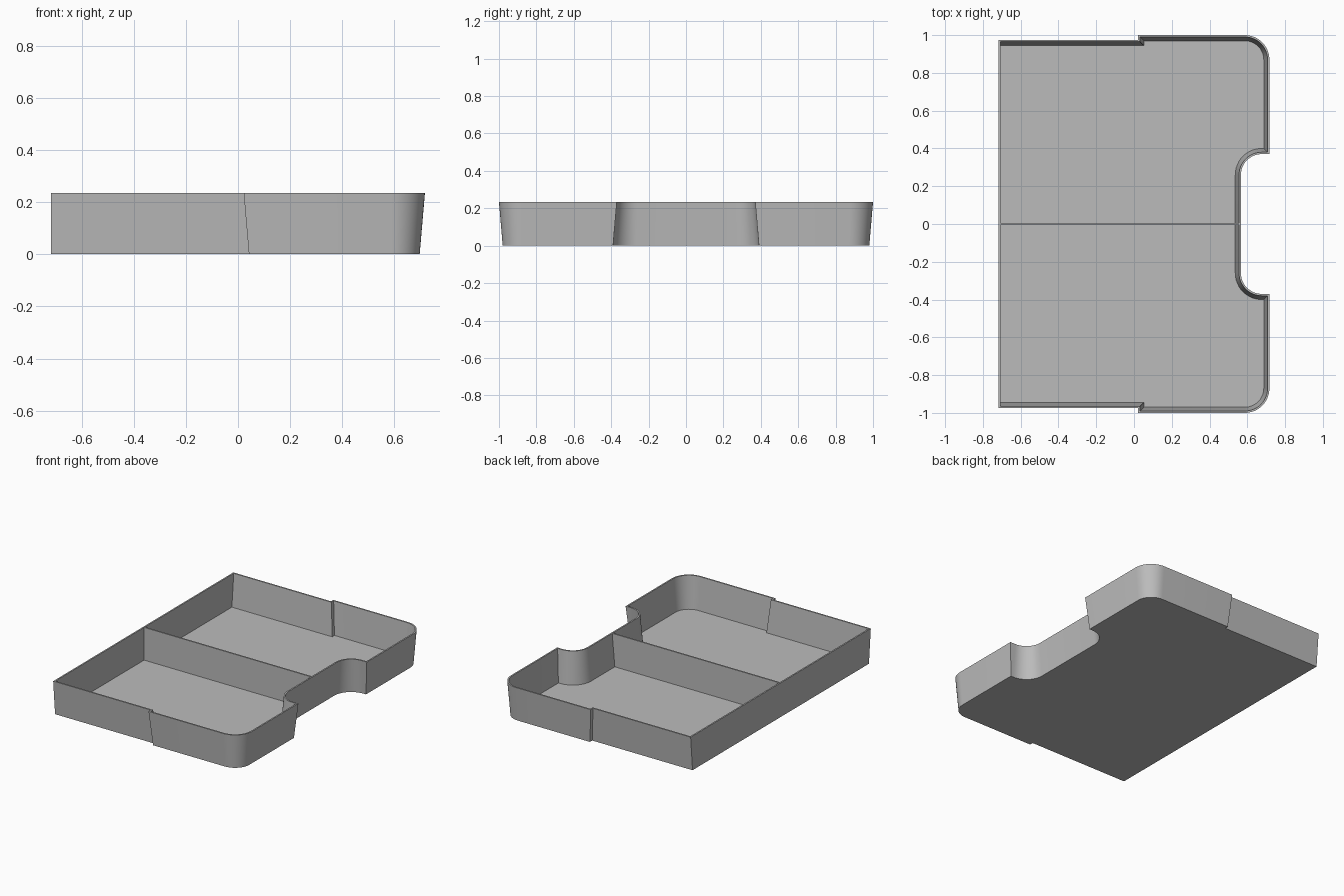
import bpy, bmesh
from math import sin, cos, radians

cube = bpy.data.objects.get("Cube")
if cube:
    bpy.data.objects.remove(cube, do_unlink=True)

HEIGHT, FLOOR, WALL, DRAFT = 0.234, 0.01, 0.01, 0.02
LEFT_X = -0.718

grey = bpy.data.materials.new("plain grey")
grey.use_nodes = True
grey.diffuse_color = (0.5, 0.5, 0.5, 1)
grey.node_tree.nodes["Principled BSDF"].inputs["Base Color"].default_value = (0.5, 0.5, 0.5, 1)


def arc(cx, cy, r, start, end, steps=12):
    angles = [radians(start + (end - start) * i / steps) for i in range(steps + 1)]
    return [(cx + r * cos(a), cy + r * sin(a)) for a in angles]


def outline(inset, left_inset):
    """Closed tray outline: notch, rounded corner and side step, mirrored in y."""
    half = arc(0.676, 0.26, 0.11 + inset, 180, 90)
    half.append((0.717 - inset, 0.37 + inset))
    half += arc(0.587, 0.87, 0.13 - inset, 0, 90)
    step = 0.022 + inset
    half += [(step, 1 - inset), (step, 0.975 - inset), (LEFT_X + left_inset, 0.975 - inset)]
    return half + [(x, -y) for x, y in reversed(half)]


def finish(name, bm):
    bmesh.ops.recalc_face_normals(bm, faces=bm.faces)
    mesh = bpy.data.meshes.new(name)
    bm.to_mesh(mesh)
    bm.free()
    mesh.materials.append(grey)
    obj = bpy.data.objects.new(name, mesh)
    bpy.context.collection.objects.link(obj)
    bpy.ops.object.select_all(action='DESELECT')
    obj.select_set(True)
    bpy.context.view_layer.objects.active = obj
    bpy.ops.object.shade_smooth_by_angle(angle=radians(30))
    return obj


# Tray shell: underside, drafted outer wall, rim, inner wall, floor
bm = bmesh.new()
sections = [
    (DRAFT, 0, 0),
    (0, 0, HEIGHT),
    (WALL, WALL, HEIGHT),
    (WALL + DRAFT, WALL, FLOOR),
]
rings = [[bm.verts.new((x, y, z)) for x, y in outline(inset, left)]
         for inset, left, z in sections]
for low, high in zip(rings, rings[1:]):
    for i in range(len(low)):
        bm.faces.new((low[i - 1], low[i], high[i], high[i - 1]))
bm.faces.new(rings[0])
bm.faces.new(rings[-1])
finish("tray_shell", bm)

# Central divider, its end leaning with the notch wall
bm = bmesh.new()
bmesh.ops.create_cube(bm, size=1)
for v in bm.verts:
    top = v.co.z > 0
    end_x = 0.56 if top else 0.542
    v.co.x = end_x if v.co.x > 0 else LEFT_X + WALL / 2
    v.co.y *= WALL
    v.co.z = HEIGHT if top else FLOOR / 2
finish("divider", bm)
